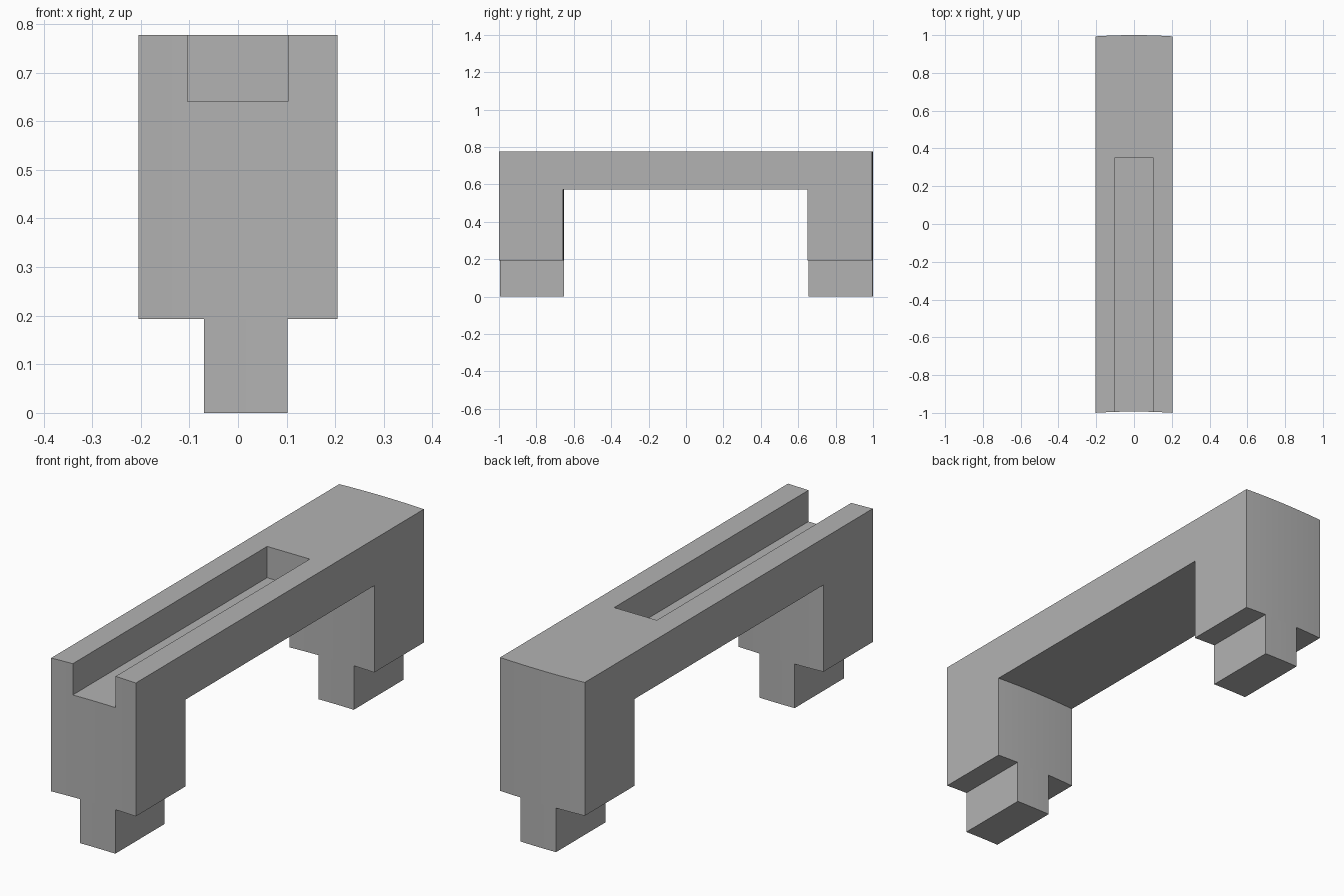
import bpy
import bmesh

default = bpy.data.objects.get("Cube")
if default:
    bpy.data.objects.remove(default, do_unlink=True)

grey = bpy.data.materials.new("plain grey")
grey.use_nodes = True
grey.diffuse_color = (0.45, 0.45, 0.45, 1)
grey.node_tree.nodes["Principled BSDF"].inputs["Base Color"].default_value = (0.45, 0.45, 0.45, 1)

BOW = 0.16       # how strongly the end faces bow along y
HALF = 0.205     # half width of the body
UNDER, TOP, LEG_BOTTOM = 0.573, 0.777, 0.193


def bowed_prism(name, profile, x0, x1, steps, bow=BOW):
    """Sweep a (y, z) profile along x, shifting it along a shallow arc."""
    bm = bmesh.new()
    rings = []
    for i in range(steps + 1):
        x = x0 + (x1 - x0) * i / steps
        rings.append([bm.verts.new((x, y - bow * x * x, z)) for y, z in profile])
    n = len(profile)
    for a, b in zip(rings, rings[1:]):
        for j in range(n):
            k = (j + 1) % n
            bm.faces.new((a[j], a[k], b[k], b[j]))
    bm.faces.new(rings[0])
    bm.faces.new(rings[-1])
    bmesh.ops.recalc_face_normals(bm, faces=bm.faces)
    mesh = bpy.data.meshes.new(name)
    bm.to_mesh(mesh)
    bm.free()
    mesh.materials.append(grey)
    obj = bpy.data.objects.new(name, mesh)
    bpy.context.collection.objects.link(obj)
    return obj


# Bridge body: beam and two legs in one side profile
legs = {"front": (-0.993, -0.651), "back": (1.0, 0.657)}
front_out, front_in = legs["front"]
back_out, back_in = legs["back"]
body = bowed_prism("bridge_body", [
    (front_out, LEG_BOTTOM), (front_in, LEG_BOTTOM), (front_in, UNDER),
    (back_in, UNDER), (back_in, LEG_BOTTOM), (back_out, LEG_BOTTOM),
    (back_out, TOP), (front_out, TOP)], -HALF, HALF, 12)

# Slot in the top, open at the front
cutter = bowed_prism("slot_cutter", [(-1.2, 0.64), (0.35, 0.64), (0.35, 0.9), (-1.2, 0.9)],
                     -0.104, 0.103, 1, bow=0)
cutter.hide_render = True
cut = body.modifiers.new("slot", "BOOLEAN")
cut.operation = "DIFFERENCE"
cut.solver = "EXACT"
cut.object = cutter
bpy.context.view_layer.objects.active = body
bpy.ops.object.modifier_apply(modifier=cut.name)
bpy.data.objects.remove(cutter, do_unlink=True)

# Narrow off-centre foot under each leg
for side, (y0, y1) in legs.items():
    bowed_prism(side + "_foot", [(y0, 0), (y1, 0), (y1, LEG_BOTTOM), (y0, LEG_BOTTOM)],
                -0.07, 0.102, 6)
